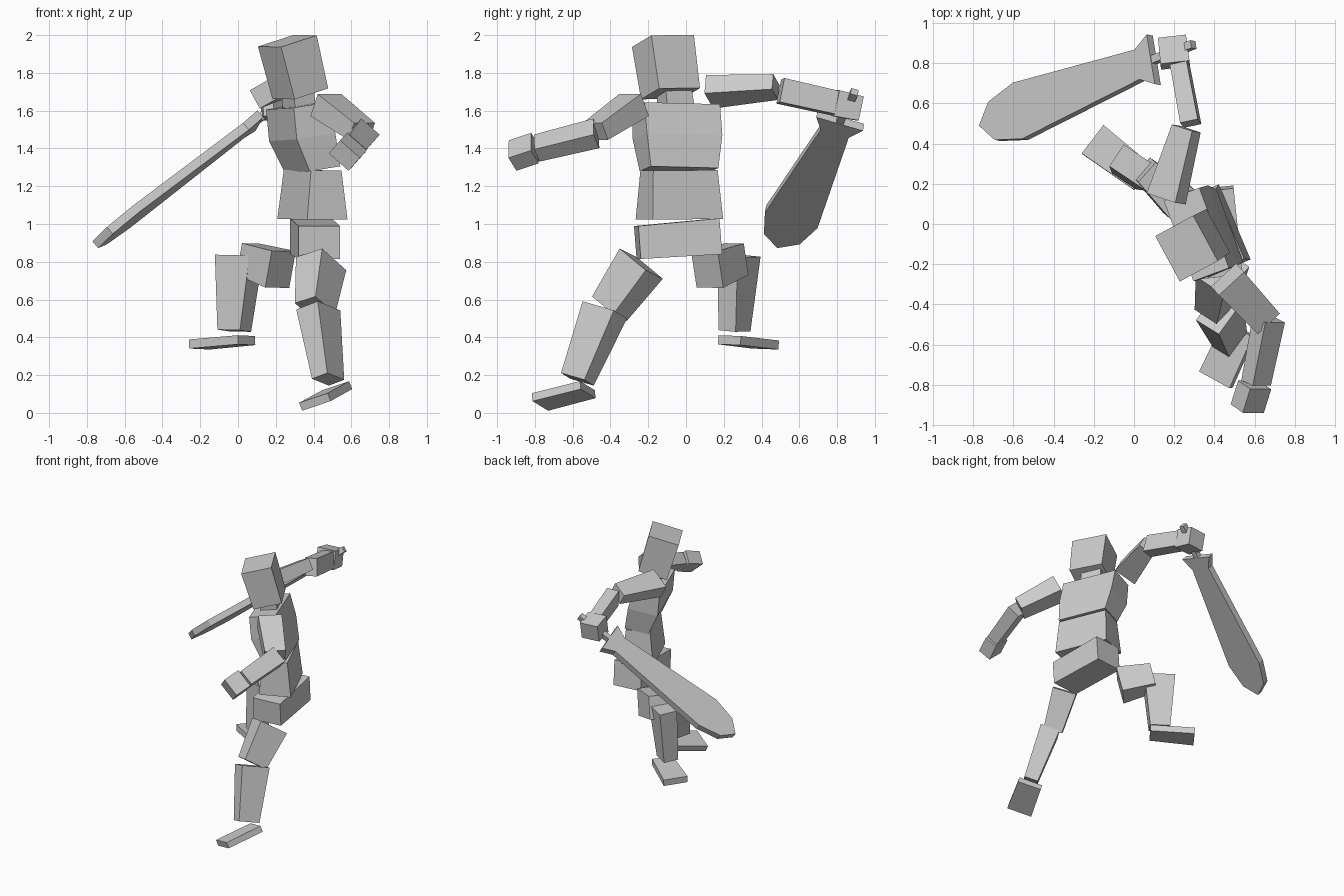
import bpy, bmesh
from mathutils import Vector

if "Cube" in bpy.data.objects:
    bpy.data.objects.remove(bpy.data.objects["Cube"])


def make_object(name, bm):
    bmesh.ops.recalc_face_normals(bm, faces=bm.faces[:])
    mesh = bpy.data.meshes.new(name)
    bm.to_mesh(mesh)
    bm.free()
    obj = bpy.data.objects.new(name, mesh)
    bpy.context.collection.objects.link(obj)
    return obj


def block(name, side, *rings, normal=None):
    """Tapered four-sided block through rings of (centre, width along side, depth)."""
    n = Vector(normal) if normal else Vector(rings[-1][0]) - Vector(rings[0][0])
    n.normalize()
    s = Vector(side)
    s = (s - n * s.dot(n)).normalized()
    d = n.cross(s)
    bm = bmesh.new()
    loops = []
    for centre, w, t in rings:
        c = Vector(centre)
        loops.append([bm.verts.new(c + s * (a * w / 2) + d * (b * t / 2))
                      for a, b in ((-1, -1), (1, -1), (1, 1), (-1, 1))])
    for lo, hi in zip(loops, loops[1:]):
        for i in range(4):
            j = (i + 1) % 4
            bm.faces.new((lo[i], lo[j], hi[j], hi[i]))
    bm.faces.new(loops[0][::-1])
    bm.faces.new(loops[-1])
    return make_object(name, bm)


# Head, neck and torso
block("head", (.48, -.87, -.03), ((.33, -.082, 1.69), .246, .21), ((.261, -.122, 1.969), .257, .223))
block("neck", (.42, -.9, 0), ((.325, -.05, 1.6), .16, .12), ((.315, -.065, 1.715), .15, .12))
block("chest", (.35, -.94, 0), ((.395, -.037, 1.288), .38, .175), ((.34, -.045, 1.46), .425, .22),
      ((.31, -.052, 1.625), .425, .19), normal=(-.15, -.03, 1))
block("abdomen", (.39, -.92, 0), ((.394, -.035, 1.025), .405, .232), ((.395, -.037, 1.284), .37, .175))
block("pelvis", (0, 0, 1), ((.43, -.257, .902), .175, .22), ((.385, .173, .935), .19, .22))

# Left leg, stretched behind
block("left_thigh", (.59, .68, -.45), ((.44, -.237, .79), .22, .172), ((.408, -.405, .552), .18, .135))
block("left_shin", (.58, .76, -.3), ((.425, -.43, .545), .21, .14), ((.477, -.575, .178), .157, .10))
block("left_foot", (.15, -.09, .05), ((.407, -.773, .058), .18, .045), ((.525, -.52, .123), .17, .045))

# Right leg, raised in front
block("right_thigh", (.65, .76, 0), ((.225, .112, .76), .19, .2), ((.05, .27, .815), .13, .17))
block("right_shin", (.55, .83, 0), ((.005, .28, .83), .13, .22), ((-.02, .257, .435), .108, .143))
block("right_foot", (.6, .8, -.03), ((-.205, .42, .362), .178, .048), ((.045, .23, .385), .15, .048))

# Left arm
block("left_upper_arm", (.74, .67, 0), ((.465, -.275, 1.63), .17, .13), ((.655, -.48, 1.49), .15, .10))
block("left_forearm", (.75, 0, -.66), ((.67, -.475, 1.48), .13, .10), ((.607, -.79, 1.402), .12, .09))
block("left_hand", (.75, 0, -.66), ((.6, -.8, 1.402), .14, .10), ((.563, -.918, 1.362), .14, .10))

# Right arm
block("right_upper_arm", (.8, -.2, .45), ((.16, .125, 1.70), .17, .11), ((.26, .475, 1.725), .12, .09))
block("right_forearm", (.98, .2, .1), ((.282, .50, 1.705), .09, .13), ((.228, .79, 1.64), .085, .125))
block("right_hand", (.98, .1, 0), ((.205, .79, 1.64), .145, .14), ((.19, .92, 1.612), .14, .13))

# Sword blade: mirrored flat profile, extruded to thickness
origin = Vector((.03, .79, 1.495))
along = Vector((-.758, -.293, -.583)).normalized()
across = Vector((-.155, .95, -.277))
across = (across - along * across.dot(along)).normalized()
flat = along.cross(across)
half = [(-.09, .13), (0, .078), (.785, .147), (.955, .10)]
profile = half + [(1.037, 0)] + [(a, -w) for a, w in reversed(half)]
bm = bmesh.new()
face = bm.faces.new([bm.verts.new(origin + along * a + across * w - flat * .024) for a, w in profile])
ext = bmesh.ops.extrude_face_region(bm, geom=[face])
bmesh.ops.translate(bm, vec=flat * .048,
                    verts=[v for v in ext["geom"] if isinstance(v, bmesh.types.BMVert)])
make_object("sword_blade", bm)

# Sword handle
block("sword_handle", across, (origin - along * .08, .04, .04), (origin - along * .35, .04, .04))
